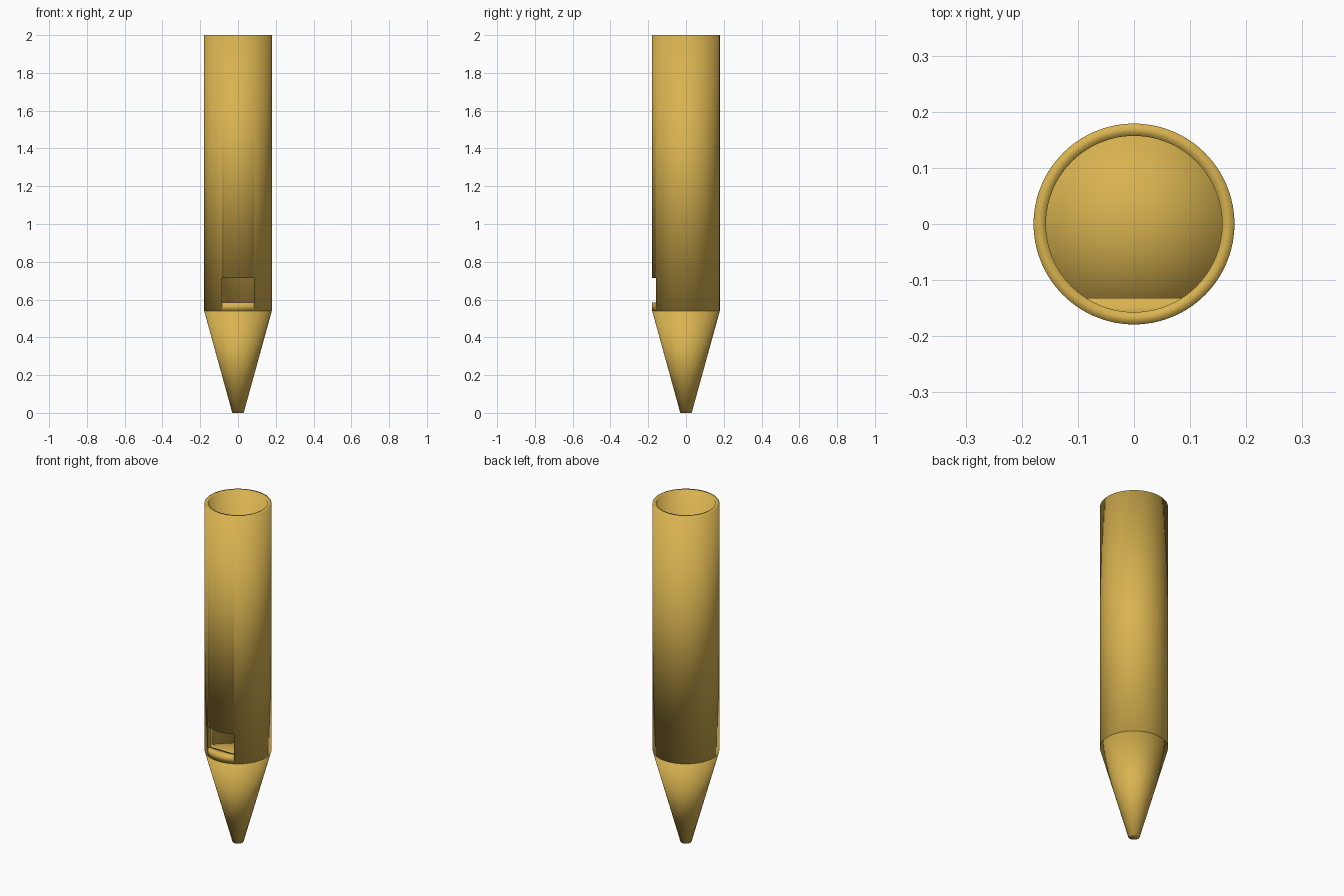
import bpy, bmesh, math
from mathutils import Matrix

if "Cube" in bpy.data.objects:
    bpy.data.objects.remove(bpy.data.objects["Cube"])

R_OUT, R_IN = 0.179, 0.157      # tube wall
HALF_W = 0.085                  # half width of the window
Z_CONE, Z_SILL, Z_LIP, Z_TOP = 0.54, 0.585, 0.715, 2.0

gold = bpy.data.materials.new("gold")
gold.diffuse_color = (0.69, 0.45, 0.08, 1)
gold.use_nodes = True
gold.node_tree.nodes["Principled BSDF"].inputs["Base Color"].default_value = gold.diffuse_color


def finish(bm, name):
    mesh = bpy.data.meshes.new(name)
    bm.to_mesh(mesh)
    bm.free()
    mesh.materials.append(gold)
    obj = bpy.data.objects.new(name, mesh)
    bpy.context.collection.objects.link(obj)
    return obj


def wall(bm, outer, inner, z0, z1):
    """Curved wall section between two outlines, running counterclockwise."""
    def row(points, z):
        return [bm.verts.new((x, y, z)) for x, y in points]
    o0, o1, i0, i1 = row(outer, z0), row(outer, z1), row(inner, z0), row(inner, z1)
    for a in range(len(outer) - 1):
        b = a + 1
        for quad in ((o0[a], o0[b], o1[b], o1[a]),      # outside
                     (i0[b], i0[a], i1[a], i1[b]),      # inside
                     (o1[a], o1[b], i1[b], i1[a]),      # top
                     (o0[b], o0[a], i0[a], i0[b])):     # bottom
            bm.faces.new(quad).smooth = True


def front_arc(r, n=14):
    xs = [HALF_W * (2 * i / n - 1) for i in range(n + 1)]
    return [(x, -math.sqrt(r * r - x * x)) for x in xs]


def rest_arc(r, n=90):
    half = math.asin(HALF_W / r)
    span = 2 * math.pi - 2 * half
    angles = [-math.pi / 2 + half + span * i / n for i in range(n + 1)]
    return [(r * math.cos(a), r * math.sin(a)) for a in angles]


# Tube: main wall, panel above the window, sill with a straight back edge
bm = bmesh.new()
out_front, in_front = front_arc(R_OUT), front_arc(R_IN)
wall(bm, rest_arc(R_OUT), rest_arc(R_IN), Z_CONE, Z_TOP)
wall(bm, out_front, in_front, Z_LIP, Z_TOP)
wall(bm, out_front, [(x, in_front[0][1]) for x, y in in_front], Z_CONE, Z_SILL)
bmesh.ops.remove_doubles(bm, verts=bm.verts[:], dist=1e-5)

# Window side reveals
y_out, y_in = out_front[0][1], in_front[0][1]
for s in (-1, 1):
    corners = [(s * HALF_W, y_out, Z_SILL), (s * HALF_W, y_out, Z_LIP),
               (s * HALF_W, y_in, Z_LIP), (s * HALF_W, y_in, Z_SILL)]
    if s > 0:
        corners.reverse()
    face = bm.faces.new([bm.verts.new(c) for c in corners])
    face.normal_update()
    if face.normal.x * s > 0:   # face into the opening
        face.normal_flip()
finish(bm, "tube")

# Solid cone tip that also closes the tube floor
bm = bmesh.new()
bmesh.ops.create_cone(bm, cap_ends=True, cap_tris=True, segments=104,
                      radius1=0.03, radius2=R_OUT, depth=Z_CONE,
                      matrix=Matrix.Translation((0, 0, Z_CONE / 2)))
for f in bm.faces:
    f.smooth = True
finish(bm, "cone_tip")
